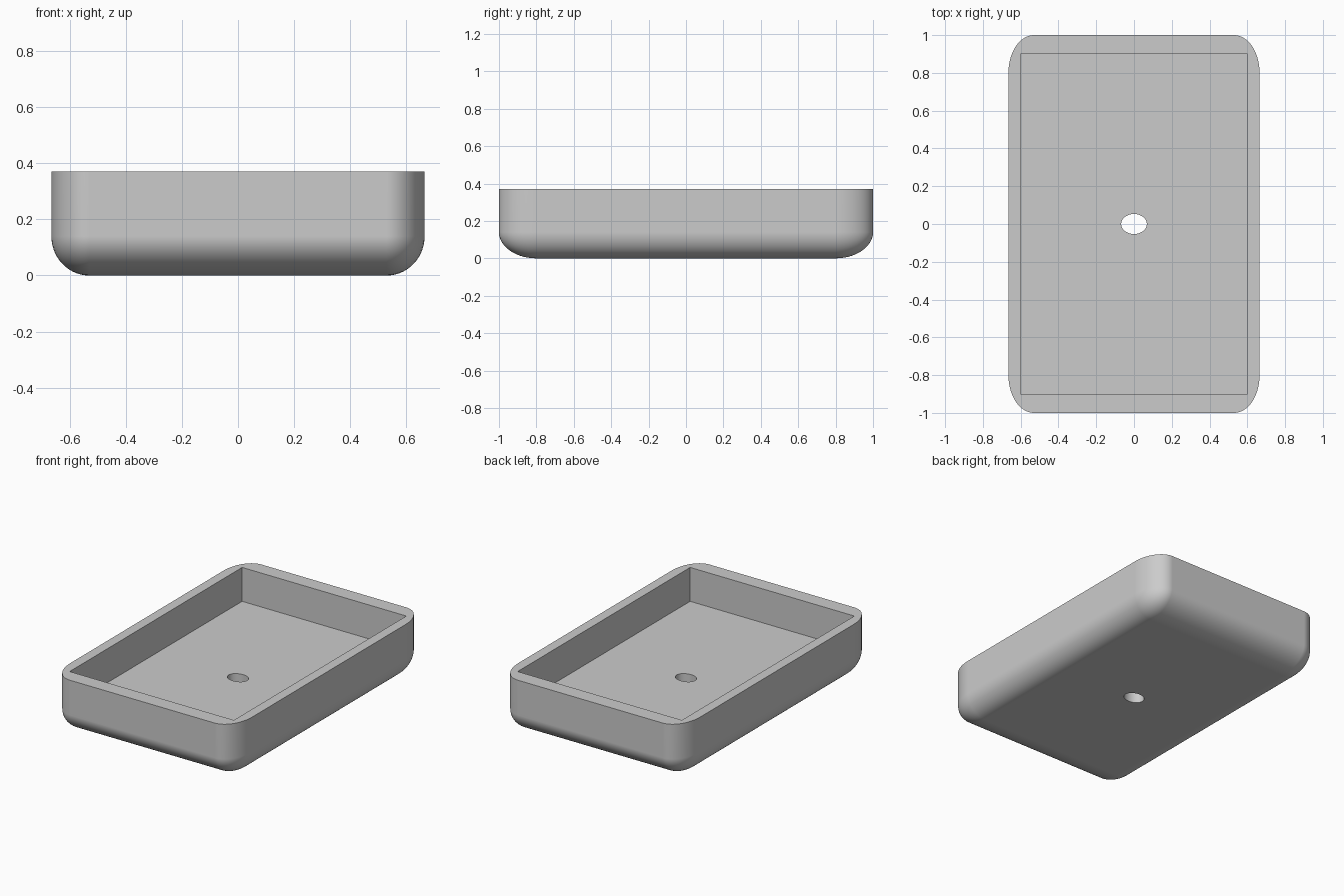
import bpy
import bmesh
from mathutils import Matrix, Vector

if "Cube" in bpy.data.objects:
    bpy.data.objects.remove(bpy.data.objects["Cube"], do_unlink=True)

HALF = Vector((0.665, 1.0, 0.185))      # half sizes of the tray
RADII = Vector((0.135, 0.2, 0.14))      # corner radii along each axis
FLOOR_Z = 0.146

# Material
grey = bpy.data.materials.new("light grey")
grey.use_nodes = True
colour = (0.6, 0.6, 0.6, 1)
grey.diffuse_color = colour
grey.node_tree.nodes["Principled BSDF"].inputs["Base Color"].default_value = colour


def make_object(name, bm):
    mesh = bpy.data.meshes.new(name)
    bm.to_mesh(mesh)
    bm.free()
    mesh.materials.append(grey)
    obj = bpy.data.objects.new(name, mesh)
    bpy.context.collection.objects.link(obj)
    return obj


def cut(target, cutter):
    mod = target.modifiers.new("cut", 'BOOLEAN')
    mod.operation = 'DIFFERENCE'
    mod.solver = 'EXACT'
    mod.object = cutter
    bpy.context.view_layer.objects.active = target
    bpy.ops.object.modifier_apply(modifier=mod.name)
    bpy.data.objects.remove(cutter, do_unlink=True)


# Outer shell: block rounded with unit radius, then stretched to elliptical corners
bm = bmesh.new()
bmesh.ops.create_cube(bm, size=2)
bmesh.ops.scale(bm, verts=bm.verts, vec=[h / r for h, r in zip(HALF, RADII)])
rounded = [e for e in bm.edges if min(v.co.z for v in e.verts) < 0]
bmesh.ops.bevel(bm, geom=rounded, offset=1, offset_type='OFFSET', segments=14,
                profile=0.5, affect='EDGES', clamp_overlap=False)
bmesh.ops.scale(bm, verts=bm.verts, vec=RADII)
bmesh.ops.translate(bm, verts=bm.verts, vec=(0, 0, HALF.z))
tray = make_object("tray", bm)

# Square-cornered basin
bm = bmesh.new()
bmesh.ops.create_cube(bm, size=2)
bmesh.ops.scale(bm, verts=bm.verts, vec=(0.6, 0.9, 0.25))
bmesh.ops.translate(bm, verts=bm.verts, vec=(0, 0, FLOOR_Z + 0.25))
cut(tray, make_object("basin_cutter", bm))

# Oval drain hole through the floor
bm = bmesh.new()
bmesh.ops.create_cone(bm, cap_ends=True, segments=48, radius1=1, radius2=1,
                      depth=1, matrix=Matrix.Diagonal((0.068, 0.053, 1, 1)))
cut(tray, make_object("drain_cutter", bm))

# Smooth rounded surfaces, crisp rim and basin edges
bpy.ops.object.select_all(action='DESELECT')
tray.select_set(True)
bpy.context.view_layer.objects.active = tray
bpy.ops.object.shade_smooth_by_angle(angle=0.52)
weighted = tray.modifiers.new("weighted normals", 'WEIGHTED_NORMAL')
weighted.keep_sharp = True
